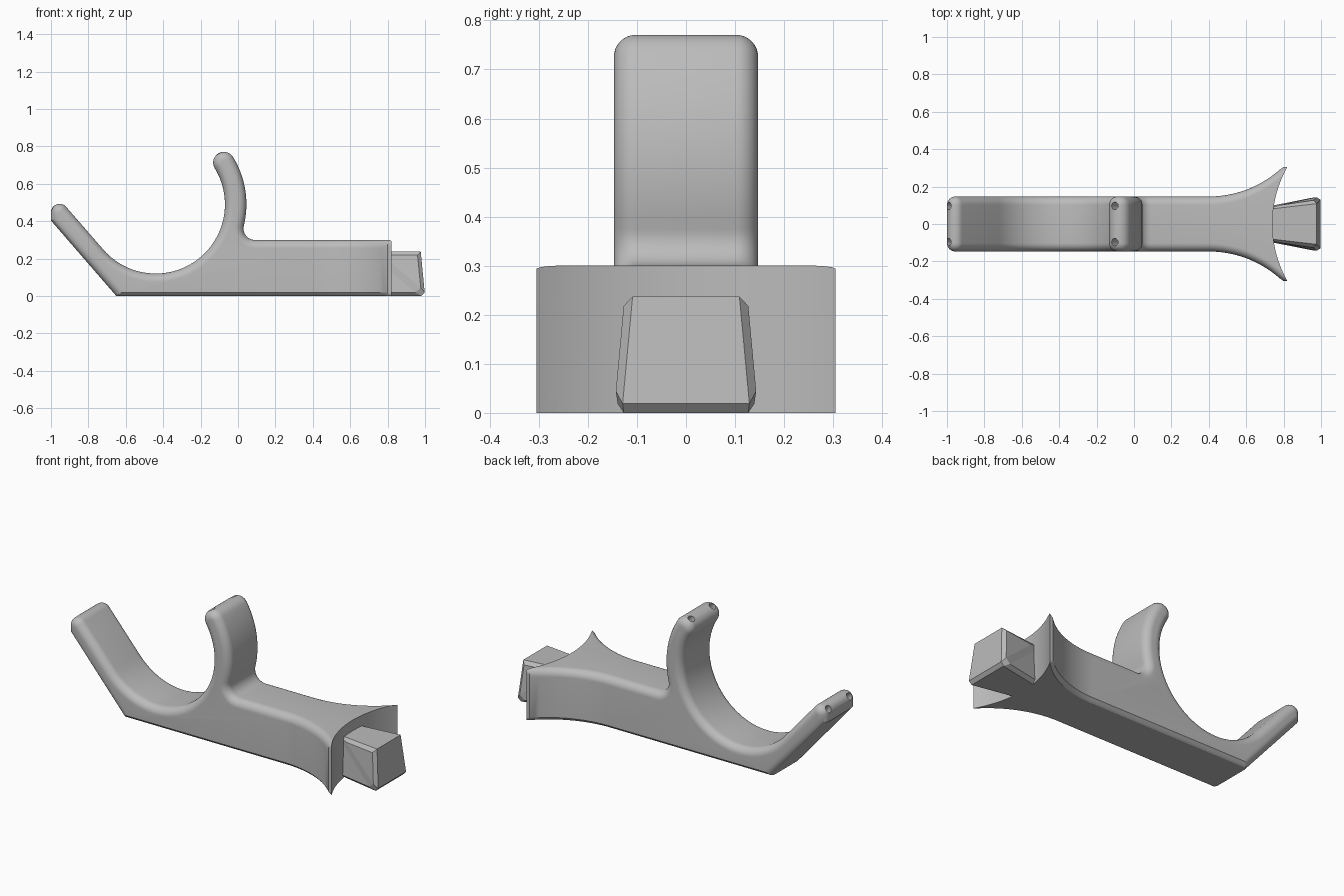
import bpy, bmesh
from math import sin, cos, radians, degrees, sqrt, atan2, hypot
from mathutils import Vector

if "Cube" in bpy.data.objects:
    bpy.data.objects.remove(bpy.data.objects["Cube"])

grey = bpy.data.materials.new("plain grey")
grey.use_nodes = True
grey.diffuse_color = (0.5, 0.5, 0.5, 1)
grey.node_tree.nodes["Principled BSDF"].inputs["Base Color"].default_value = (0.5, 0.5, 0.5, 1)

HALF, EDGE, CHAMFER = 0.147, 0.045, 0.02     # half width, rounding, bottom chamfer
CX, CZ, INNER, OUTER = -0.44, 0.49, 0.37, 0.485   # cradle circle
LEAN = 40.9                                  # arm normal angle
NX, NZ = cos(radians(LEAN)), sin(radians(LEAN))
FLARE_X, FLARE_R, TIP_Y = 0.4, 0.573, 0.305


def make_object(name, bm):
    bmesh.ops.recalc_face_normals(bm, faces=bm.faces)
    mesh = bpy.data.meshes.new(name)
    bm.to_mesh(mesh)
    bm.free()
    mesh.materials.append(grey)
    obj = bpy.data.objects.new(name, mesh)
    bpy.context.collection.objects.link(obj)
    return obj


def arc(x, z, r, start, end, n):
    angles = [radians(start + (end - start) * i / n) for i in range(n + 1)]
    return [(x + r * cos(a), z + r * sin(a)) for a in angles]


def side_profile(d, low):
    """Side outline of arm, cradle and hook, inset by d, with its bottom at low."""
    def arm_x(z):
        return CX + (d - INNER - 0.11 - NZ * (z - CZ)) / NX
    end_x = -1 + d
    end_z = CZ + (d - INNER - 0.11 - NX * (end_x - CX)) / NZ
    pts = [(FLARE_X, low), (arm_x(low), low), (end_x, end_z)]
    pts += arc(-0.954, 0.447, 0.046 - d, 180, LEAN, 10)
    pts += arc(CX, CZ, INNER + d, 180 + LEAN, 391.5, 48)
    mid, tip = (INNER + OUTER) / 2, radians(31.5)
    pts += arc(CX + mid * cos(tip), CZ + mid * sin(tip), 0.0575 - d, 211.5, 31.5, 14)[1:]
    # fillet between the hook and the top of the base
    f = 0.06
    dz = 0.3 + f - CZ
    dx = sqrt((OUTER + f) ** 2 - dz ** 2)
    turn = degrees(atan2(dz, dx))
    pts += arc(CX, CZ, OUTER - d, 31.5, turn, 16)[1:]
    pts += arc(CX + dx, 0.3 + f, f + d, 180 + turn, 270, 10)[1:]
    return pts + [(FLARE_X, 0.3 - d)]


# Body: rounded side outlines stacked across the width, flaring at the far end
bm = bmesh.new()
stations = [FLARE_X + 0.44 * i / 22 for i in range(1, 23)]
steps = 9
layers = []
for side in (1, -1):
    for i in range(steps + 1):
        a = radians(90 - 90 * i / steps)
        layers.append((side, HALF - EDGE * (1 - sin(a)), EDGE * (1 - cos(a))))
layers = layers[:steps + 1] + layers[:steps:-1]
rings = []
for side, y, d in layers:
    low = max(0, CHAMFER - (HALF - y))
    pts = side_profile(d, low)
    count = len(pts)
    pts += [(x, 0.3 - d) for x in stations] + [(x, low) for x in reversed(stations)]
    ring = []
    for x, z in pts:
        run = max(0, x - FLARE_X)
        spread = FLARE_R - sqrt(FLARE_R ** 2 - run ** 2)
        ring.append(bm.verts.new((x, side * min(y + spread, TIP_Y), z)))
    rings.append(ring)
for r1, r2 in zip(rings, rings[1:]):
    for i in range(len(r1)):
        j = (i + 1) % len(r1)
        bm.faces.new((r1[i], r1[j], r2[j], r2[i]))
for ring in (rings[0], rings[-1]):
    bm.faces.new(ring[:count])
    top = ring[count - 1:count + len(stations)]
    bottom = [ring[0]] + ring[:count + len(stations) - 1:-1]
    for i in range(len(stations)):
        bm.faces.new((top[i], top[i + 1], bottom[i + 1], bottom[i]))
body = make_object("cradle_body", bm)


def cut(target, center, direction, radius, depth, sides):
    """Cut a round hole through the target."""
    turn = Vector((0, 0, 1)).rotation_difference(Vector(direction)).to_euler()
    bpy.ops.mesh.primitive_cylinder_add(vertices=sides, radius=radius, depth=depth,
                                        location=center, rotation=turn)
    cutter = bpy.context.object
    cutter.name = "hole_cutter"
    cutter.hide_render = True
    cutter.data.materials.append(grey)
    mod = target.modifiers.new("cut", "BOOLEAN")
    mod.operation, mod.solver, mod.object = "DIFFERENCE", "EXACT", cutter
    bpy.context.view_layer.objects.active = target
    bpy.ops.object.modifier_apply(modifier=mod.name)
    bpy.data.objects.remove(cutter)


# Concave end and the small holes in both tips
cut(body, (1.36, 0, 0.15), (0, 0, 1), 0.62, 1, 160)
for y in (-0.097, 0.097):
    cut(body, (-0.985, y, 0.465), (-NZ, 0, NX), 0.02, 0.12, 16)
    cut(body, (-0.093, y, 0.745), (-0.52, 0, 0.85), 0.02, 0.12, 16)

bpy.ops.object.select_all(action="DESELECT")
body.select_set(True)
bpy.context.view_layer.objects.active = body
bpy.ops.object.shade_smooth_by_angle(angle=radians(28))

# Wedge-shaped connector block, chamfered except along its top end edge
bm = bmesh.new()
for x, half, z in ((0.72, 0.095, 0), (0.72, 0.09, 0.237), (1.0, 0.15, 0), (0.977, 0.128, 0.237)):
    for s in (1, -1):
        bm.verts.new((x, s * half, z))
bmesh.ops.convex_hull(bm, input=bm.verts)
bmesh.ops.dissolve_limit(bm, angle_limit=radians(4), verts=bm.verts, edges=bm.edges)


def is_chamfered(e):
    a, b = (v.co for v in e.verts)
    across = abs(a.y - b.y) > 0.1
    return max(a.x, b.x) > 0.9 and not (across and min(a.z, b.z) > 0.1)


bmesh.ops.bevel(bm, geom=[e for e in bm.edges if is_chamfered(e)], offset=0.019,
                offset_type="OFFSET", segments=1, affect="EDGES")
make_object("connector_block", bm)
